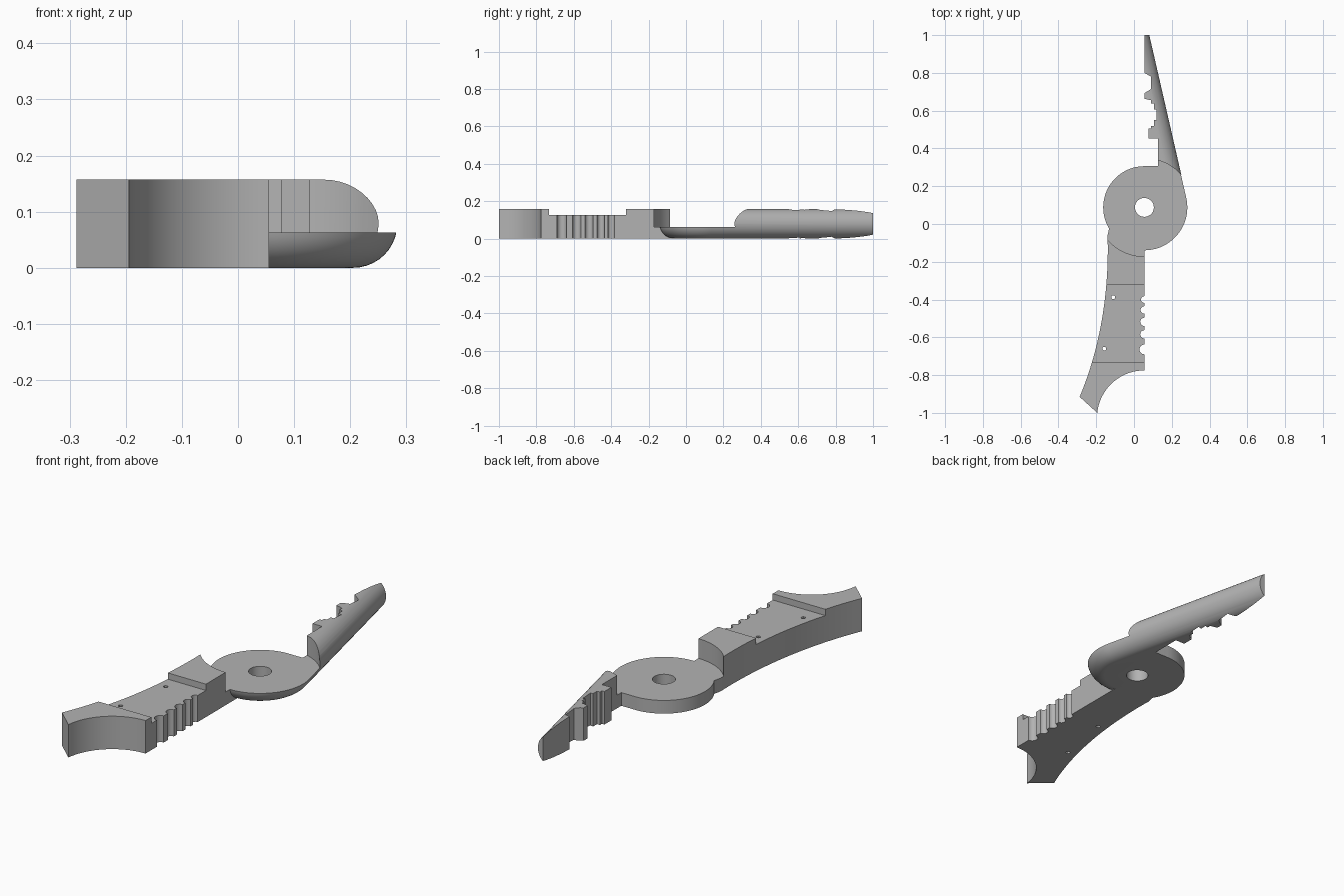
import bpy, bmesh, math

if "Cube" in bpy.data.objects:
    bpy.data.objects.remove(bpy.data.objects["Cube"], do_unlink=True)

HX, HY = 0.055, 0.088          # pivot centre, also the parting line
R_HUB, R_JAW, R_STEP = 0.218, 0.229, 0.26
TOP, HALF = 0.157, 0.063       # full thickness and lapped thickness
TIP = (0.081, 1.0)

steel = bpy.data.materials.new("grey_steel")
steel.use_nodes = True
steel.diffuse_color = (0.45, 0.45, 0.45, 1)
steel.node_tree.nodes["Principled BSDF"].inputs["Base Color"].default_value = (0.45, 0.45, 0.45, 1)


def loft(name, layers):
    """Solid from matching outlines stacked in z."""
    bm = bmesh.new()
    rings = [[bm.verts.new((x, y, z)) for x, y in pts] for z, pts in layers]
    bm.faces.new(rings[0])
    bm.faces.new(rings[-1])
    n = len(rings[0])
    for a, b in zip(rings, rings[1:]):
        for i in range(n):
            j = (i + 1) % n
            bm.faces.new((a[i], a[j], b[j], b[i]))
    bmesh.ops.recalc_face_normals(bm, faces=bm.faces)
    mesh = bpy.data.meshes.new(name)
    bm.to_mesh(mesh)
    bm.free()
    mesh.materials.append(steel)
    ob = bpy.data.objects.new(name, mesh)
    bpy.context.collection.objects.link(ob)
    return ob


def prism(name, pts, z0, z1):
    return loft(name, [(z0, pts), (z1, pts)])


def arc(cx, cy, r, a0, a1, n):
    angles = [math.radians(a0 + (a1 - a0) * i / n) for i in range(n + 1)]
    return [(cx + r * math.cos(a), cy + r * math.sin(a)) for a in angles]


def disc(name, cx, cy, r, z0, z1, n):
    return prism(name, arc(cx, cy, r, 0, 360, n)[:-1], z0, z1)


def combine(ob, tool, operation):
    mod = ob.modifiers.new(operation, "BOOLEAN")
    mod.operation, mod.solver, mod.object = operation, "EXACT", tool
    bpy.context.view_layer.objects.active = ob
    bpy.ops.object.modifier_apply(modifier=mod.name)
    bpy.data.objects.remove(tool, do_unlink=True)


def bezier(p0, p1, p2, p3, n):
    return [tuple((1 - t) ** 3 * a + 3 * t * (1 - t) ** 2 * b + 3 * t * t * (1 - t) * c + t ** 3 * d
                  for a, b, c, d in zip(p0, p1, p2, p3)) for t in (i / n for i in range(n + 1))]


# Handle: half hub, curved back edge, concave end
join_angle = 211
handle_outline = arc(HX, HY, R_HUB, 90, join_angle, 32)
handle_outline += bezier((-0.14, -0.06), (-0.13, -0.36), (-0.18, -0.66), (-0.288, -0.915), 24)
handle_outline += arc(HX, -1.026, 0.251, 174, 90, 20)
handle = prism("plier_half", handle_outline, 0, TOP)

# Recess across the grip
combine(handle, prism("recess", [(-1, -0.732), (1, -0.732), (1, -0.32), (-1, -0.32)], 0.127, 1), "DIFFERENCE")

# Round serrations along the grip edge
for y, r in ((-0.664, 0.026), (-0.584, 0.022), (-0.518, 0.022), (-0.455, 0.02), (-0.4, 0.018)):
    combine(handle, disc("serration", HX, y, r, -1, 1, 20), "DIFFERENCE")

# Two pin holes
for x, y in ((-0.11, -0.388), (-0.157, -0.66)):
    combine(handle, disc("pin_hole", x, y, 0.01, -1, 1, 12), "DIFFERENCE")

# Jaw: half-round outer edge running round the hub and up to the tip
dx, dy = TIP[0] - HX, TIP[1] - HY
tangent = math.degrees(math.atan2(dy, dx) - math.acos(R_JAW / math.hypot(dx, dy)))
t = math.radians(tangent)
layers, rr, steps = [], TOP / 2, 20
for i in range(steps + 1):
    a = math.pi * i / steps
    inset = rr * (1 - math.sin(a))
    edge = arc(HX, HY, R_JAW - inset, -90, tangent, 28)
    ex, ey = edge[-1]
    edge.append((ex - 1.1 * math.sin(t), ey + 1.1 * math.cos(t)))
    edge += [(-0.6, edge[-1][1]), (-0.6, edge[0][1])]
    layers.append((rr * (1 - math.cos(a)), edge))
jaw = loft("jaw", layers)

# Inner jaw profile with gripping and cutting notches
jaw_inner = [
    (HX, 1), (HX, 0.8), (0.09, 0.78), (0.09, 0.715), (HX, 0.692), (HX, 0.663),
    (0.09, 0.655), (0.09, 0.637), (0.105, 0.637), (0.105, 0.607), (0.12, 0.607), (0.12, 0.55),
    (0.105, 0.55), (0.105, 0.52), (0.09, 0.52), (0.09, 0.505), (0.077, 0.505), (0.077, 0.452),
    (0.127, 0.452), (0.127, 0.306), (HX, 0.306), (HX, -0.5), (1, -0.5), (1, 1)]
combine(jaw, prism("jaw_profile", jaw_inner, -1, 1), "INTERSECT")

# Join the halves, lap the hub and drill the pivot
combine(handle, jaw, "UNION")
combine(handle, disc("hub_lap", HX, HY, R_STEP, HALF, 1, 96), "DIFFERENCE")
combine(handle, disc("pivot_hole", HX, HY, 0.05, -1, 1, 40), "DIFFERENCE")

bpy.ops.object.select_all(action="DESELECT")
handle.select_set(True)
bpy.context.view_layer.objects.active = handle
bpy.ops.object.shade_smooth_by_angle(angle=math.radians(30))
